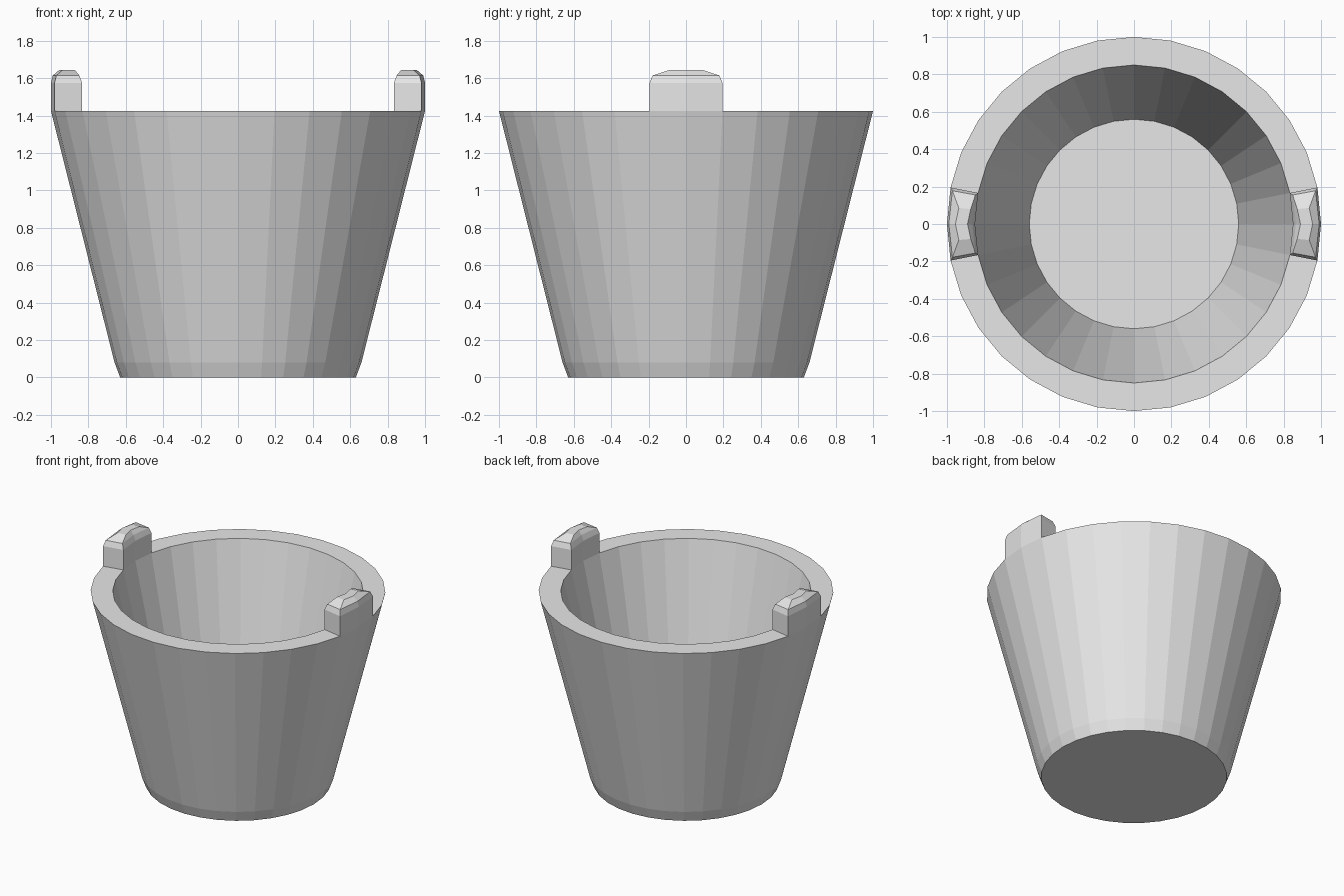
import bpy, bmesh
from math import sin, cos, pi

cube = bpy.data.objects.get("Cube")
if cube:
    bpy.data.objects.remove(cube, do_unlink=True)

SIDES = 32
RIM_Z = 1.425
STEP = 2 * pi / SIDES

grey = bpy.data.materials.new("plain grey")
grey.use_nodes = True
grey.diffuse_color = (0.8, 0.8, 0.8, 1)
grey.node_tree.nodes["Principled BSDF"].inputs["Base Color"].default_value = (0.8, 0.8, 0.8, 1)


def loft(name, rings, cap_first, cap_last):
    """Join closed rings of points with flat quads, optionally capping the ends."""
    bm = bmesh.new()
    loops = [[bm.verts.new(p) for p in ring] for ring in rings]
    for a, b in zip(loops, loops[1:]):
        for i in range(len(a)):
            j = (i + 1) % len(a)
            bm.faces.new((a[i], a[j], b[j], b[i]))
    if cap_first:
        bm.faces.new(loops[0][::-1])
    if cap_last:
        bm.faces.new(loops[-1])
    mesh = bpy.data.meshes.new(name)
    bm.to_mesh(mesh)
    bm.free()
    mesh.materials.append(grey)
    obj = bpy.data.objects.new(name, mesh)
    bpy.context.collection.objects.link(obj)
    return obj


def circle(r, z):
    return [(r * cos(i * STEP), r * sin(i * STEP), z) for i in range(SIDES)]


def tab_ring(side, inner, outer, spread, z):
    """Two-facet arc section of the rim, counter-clockwise from above."""
    pts = [(outer * cos(k * STEP), outer * sin(k * STEP) * spread, z) for k in (-1, 0, 1)]
    pts += [(inner * cos(k * STEP), inner * sin(k * STEP) * spread, z) for k in (1, 0, -1)]
    return [(side * x, side * y, z) for x, y, z in pts]


# Bucket: base, chamfer, outer wall, flat rim, inner wall, floor
profile = [(0.63, 0), (0.66, 0.08), (1.0, RIM_Z), (0.85, RIM_Z), (0.56, 0.14)]
loft("bucket", [circle(r, z) for r, z in profile], True, True)

# Handle tabs rising from the rim, with rounded tops
tab_levels = [(0.85, 1.0, 1.0, RIM_Z), (0.85, 1.0, 1.0, 1.575),
              (0.865, 0.99, 0.92, 1.615), (0.89, 0.955, 0.46, 1.645)]
for name, side in (("left_handle_tab", 1), ("right_handle_tab", -1)):
    loft(name, [tab_ring(side, *level) for level in tab_levels], False, True)
